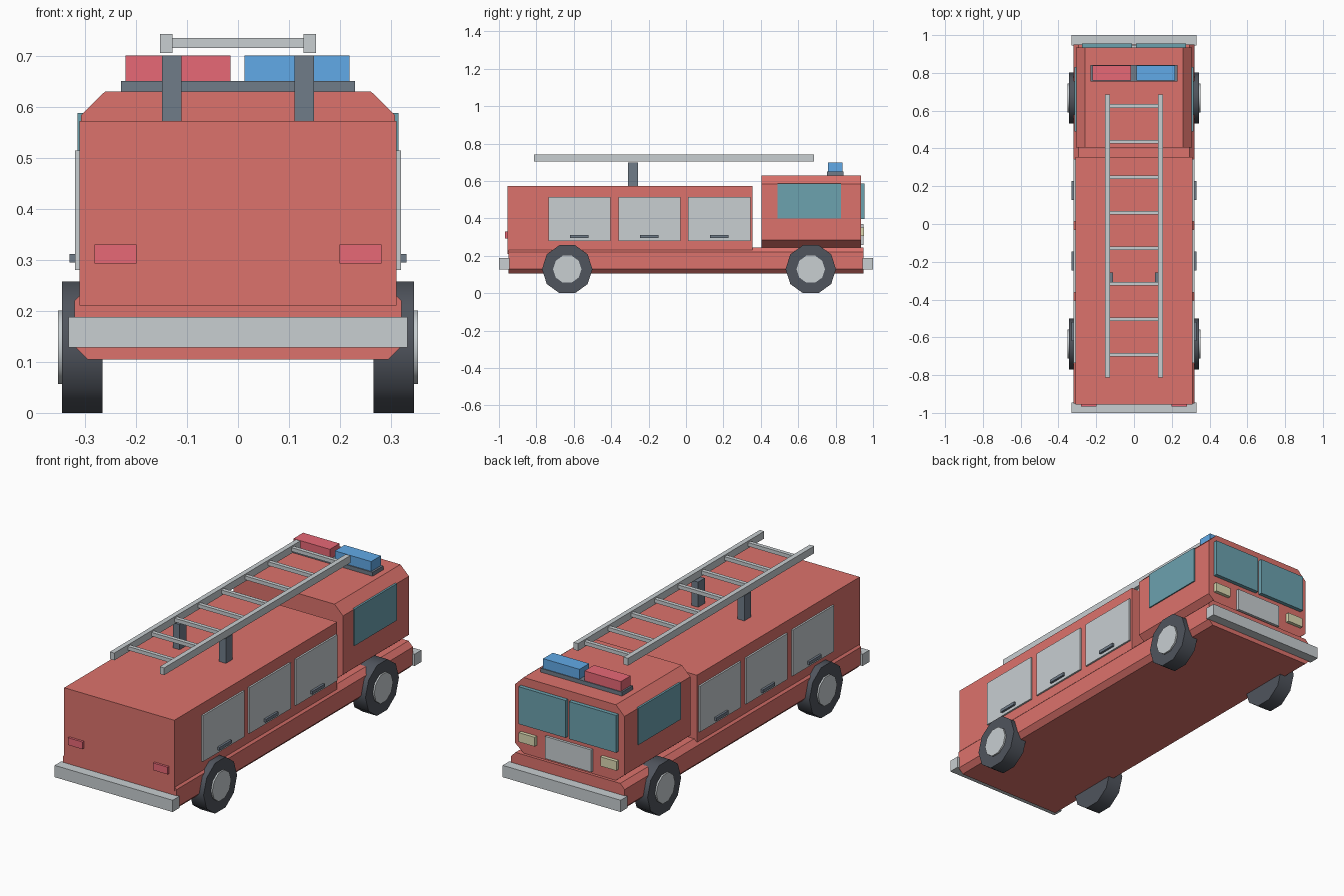
import bpy, bmesh, math

if "Cube" in bpy.data.objects:
    bpy.data.objects.remove(bpy.data.objects["Cube"])


def mat(name, r, g, b):
    m = bpy.data.materials.new(name)
    m.diffuse_color = (r, g, b, 1)
    m.use_nodes = True
    m.node_tree.nodes["Principled BSDF"].inputs["Base Color"].default_value = m.diffuse_color
    return m


RED = mat("red_paint", 0.72, 0.17, 0.15)
GLASS = mat("glass", 0.15, 0.36, 0.43)
METAL = mat("light_metal", 0.58, 0.62, 0.64)
DARK = mat("dark_trim", 0.16, 0.20, 0.25)
TYRE = mat("tyre_rubber", 0.08, 0.09, 0.11)
LAMP_RED = mat("red_lamp", 0.80, 0.14, 0.18)
LAMP_BLUE = mat("blue_lamp", 0.12, 0.40, 0.80)
LAMP_PALE = mat("pale_lamp", 0.72, 0.70, 0.45)


def finish(name, bm, m):
    bmesh.ops.recalc_face_normals(bm, faces=bm.faces)
    me = bpy.data.meshes.new(name)
    bm.to_mesh(me)
    bm.free()
    me.materials.append(m)
    ob = bpy.data.objects.new(name, me)
    bpy.context.collection.objects.link(ob)
    return ob


def box(name, x, y, z, m):
    """Box from (min, max) ranges on each axis."""
    bm = bmesh.new()
    bmesh.ops.create_cube(bm, size=1)
    for v in bm.verts:
        v.co = [r[0] + (c + 0.5) * (r[1] - r[0]) for c, r in zip(v.co, (x, y, z))]
    return finish(name, bm, m)


def pair(name, x, y, z, m):
    """Box and its mirror image across x = 0."""
    box(name + "_right", x, y, z, m)
    box(name + "_left", (-x[1], -x[0]), y, z, m)


def extrude_y(name, half, y, m):
    """Symmetric x-z half profile extruded along y."""
    pts = half + [(-x, z) for x, z in reversed(half)]
    bm = bmesh.new()
    f = bm.faces.new([bm.verts.new((px, y[0], pz)) for px, pz in pts])
    new = bmesh.ops.extrude_face_region(bm, geom=[f])["geom"]
    bmesh.ops.translate(bm, vec=(0, y[1] - y[0], 0),
                        verts=[v for v in new if isinstance(v, bmesh.types.BMVert)])
    return finish(name, bm, m)


def disc(name, x, y, z, r, m):
    """Ten-sided cylinder along x, resting on a flat side."""
    bpy.ops.mesh.primitive_cylinder_add(vertices=10, radius=r, depth=x[1] - x[0])
    ob = bpy.context.object
    ob.name = name
    for v in ob.data.vertices:
        px, py, pz = v.co
        a = math.atan2(py, px) + (math.pi / 10 if round(math.degrees(math.atan2(py, px))) % 36 == 18 else 0)
        v.co = (pz + (x[0] + x[1]) / 2, y + r * math.cos(a), z + r * math.sin(a))
    ob.data.materials.append(m)
    bpy.ops.object.shade_smooth_by_angle(angle=math.radians(40))


# Chassis, cab and rear body
extrude_y("chassis", [(0.295, 0.105), (0.32, 0.13), (0.32, 0.22), (0.295, 0.245)], (-0.95, 0.95), RED)
extrude_y("cab", [(0.26, 0.245), (0.308, 0.285), (0.308, 0.583), (0.26, 0.63)], (0.405, 0.935), RED)
box("rear_body", (-0.31, 0.31), (-0.955, 0.355), (0.21, 0.572), RED)

# Bumpers
box("rear_bumper", (-0.332, 0.332), (-1.0, -0.945), (0.128, 0.188), METAL)
box("front_bumper", (-0.332, 0.332), (0.945, 1.0), (0.128, 0.188), METAL)

# Windows, headlamps, grille, tail lamps
pair("windscreen", (0.01, 0.275), (0.925, 0.955), (0.397, 0.587), GLASS)
pair("side_window", (0.295, 0.314), (0.49, 0.83), (0.40, 0.587), GLASS)
pair("headlamp", (0.185, 0.275), (0.925, 0.953), (0.305, 0.352), LAMP_PALE)
box("grille", (-0.13, 0.13), (0.925, 0.948), (0.257, 0.37), METAL)
pair("tail_lamp", (0.199, 0.281), (-0.967, -0.945), (0.293, 0.33), LAMP_RED)

# Side lockers with handles
for i, y in enumerate((-0.57, -0.196, 0.178)):
    pair(f"locker_door_{i}", (0.30, 0.319), (y - 0.166, y + 0.166), (0.28, 0.514), METAL)
    pair(f"locker_handle_{i}", (0.315, 0.33), (y - 0.05, y + 0.05), (0.295, 0.311), DARK)

# Wheels
for end, y in (("rear", -0.635), ("front", 0.667)):
    for side, s in (("right", 1), ("left", -1)):
        disc(f"{end}_tyre_{side}", sorted((s * 0.265, s * 0.345)), y, 0.1285, 0.135, TYRE)
        disc(f"{end}_hub_{side}", sorted((s * 0.30, s * 0.353)), y, 0.1285, 0.076, METAL)

# Roof beacon bar
box("beacon_base", (-0.229, 0.229), (0.755, 0.842), (0.625, 0.65), DARK)
box("beacon_red", (-0.22, -0.015), (0.76, 0.838), (0.648, 0.70), LAMP_RED)
box("beacon_blue", (0.013, 0.218), (0.76, 0.838), (0.648, 0.70), LAMP_BLUE)

# Ladder with supports
pair("ladder_support", (0.111, 0.149), (-0.31, -0.256), (0.565, 0.70), DARK)
pair("ladder_rail", (0.128, 0.153), (-0.812, 0.685), (0.705, 0.742), METAL)
for i in range(8):
    y = -0.692 + i * 0.188
    box(f"ladder_rung_{i}", (-0.135, 0.135), (y - 0.01, y + 0.01), (0.715, 0.734), METAL)
